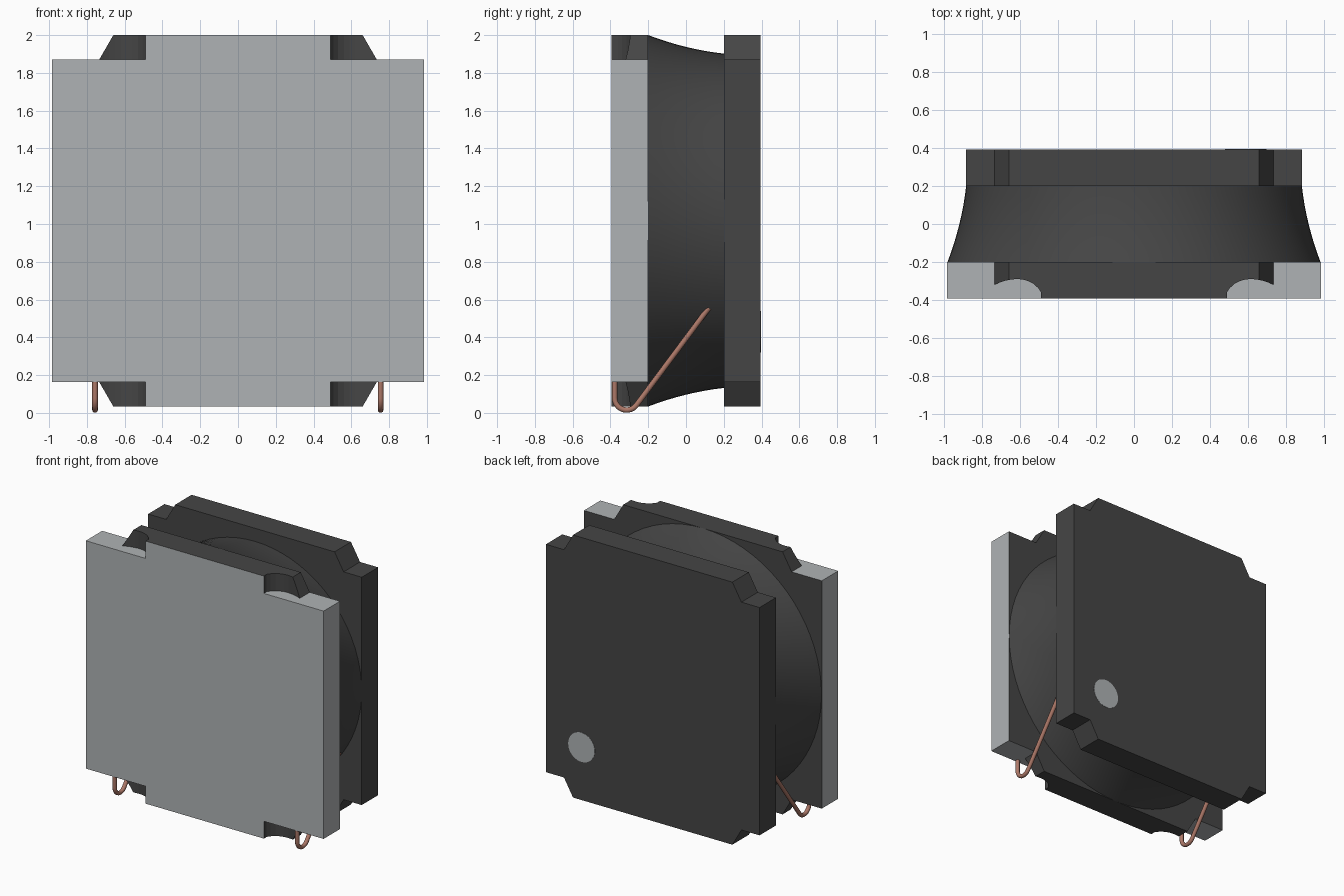
import bpy, bmesh, math
from mathutils import Vector

if "Cube" in bpy.data.objects:
    bpy.data.objects.remove(bpy.data.objects["Cube"])

CZ = 1.017            # body centre height
H, SHOULDER = 0.983, 0.853   # half height at the middle and at the corners


def material(name, rgb):
    m = bpy.data.materials.new(name)
    m.diffuse_color = (*rgb, 1)
    m.use_nodes = True
    m.node_tree.nodes["Principled BSDF"].inputs["Base Color"].default_value = m.diffuse_color
    return m


DARK = material("ferrite", (0.06, 0.06, 0.06))
SILVER = material("tin", (0.43, 0.45, 0.46))
COPPER = material("copper", (0.42, 0.19, 0.14))


def add_object(name, bm, *mats):
    bmesh.ops.recalc_face_normals(bm, faces=bm.faces)
    me = bpy.data.meshes.new(name)
    bm.to_mesh(me)
    bm.free()
    for m in mats:
        me.materials.append(m)
    ob = bpy.data.objects.new(name, me)
    bpy.context.collection.objects.link(ob)
    return ob


def prism(bm, pts, offset):
    """Extrude a closed outline by an offset vector."""
    face = bm.faces.new([bm.verts.new(p) for p in pts])
    ext = bmesh.ops.extrude_face_region(bm, geom=[face], use_keep_orig=True)
    new = [g for g in ext["geom"] if isinstance(g, bmesh.types.BMVert)]
    bmesh.ops.translate(bm, verts=new, vec=Vector(offset))


def plate(name, half_x, y0, y1, *mats):
    """Flange with stepped, chamfered corners."""
    quarter = [(half_x, SHOULDER), (0.735, SHOULDER), (0.66, H)]
    half = quarter + [(-x, z) for x, z in reversed(quarter)]
    outline = half + [(-x, -z) for x, z in half]
    bm = bmesh.new()
    prism(bm, [(x, y0, CZ + z) for x, z in outline], (0, y1 - y0, 0))
    return add_object(name, bm, *mats)


# Flanges
plate("rear_flange", 0.885, 0.2, 0.394, DARK)
front = plate("front_flange", 0.985, -0.394, -0.2, DARK, SILVER)

# Rounded wire notches cut from the front flange
notch = [(0.49, -0.5), (0.49, -0.36), (0.505, -0.338), (0.53, -0.315), (0.56, -0.3),
         (0.59, -0.292), (0.62, -0.29), (0.65, -0.293), (0.68, -0.299),
         (0.71, -0.309), (0.74, -0.322), (0.8, -0.36), (0.8, -0.5)]
bm = bmesh.new()
for sx in (1, -1):
    for sz in (1, -1):
        prism(bm, [(sx * x, y, CZ + sz * SHOULDER) for x, y in notch], (0, 0, sz * 0.3))
cutter = add_object("notch_cutter", bm, DARK)
cutter.hide_render = True
mod = front.modifiers.new("notches", "BOOLEAN")
mod.operation, mod.solver, mod.object = "DIFFERENCE", "EXACT", cutter
bpy.context.view_layer.objects.active = front
bpy.ops.object.modifier_apply(modifier="notches")
bpy.data.objects.remove(cutter)

# Silver plating on the front, outer sides and shoulders
for p in front.data.polygons:
    n, c = p.normal, p.center
    plated = ((n.y < -0.9 and c.y < -0.39) or (abs(n.x) > 0.9 and abs(c.x) > 0.9)
              or (abs(n.z) > 0.9 and abs(c.z - CZ) < 0.9))
    p.material_index = 1 if plated else 0

# Concave winding body, turned around the y axis
bm = bmesh.new()
SEG = 72
rings = []
for i in range(9):
    t = i / 8
    r = 0.885 + 0.098 * (0.45 * (1 - t) + 0.55 * (1 - t) ** 2)
    rings.append([bm.verts.new((r * math.cos(a), -0.2 + 0.4 * t, CZ + r * math.sin(a)))
                  for a in (2 * math.pi * k / SEG for k in range(SEG))])
for a, b in zip(rings, rings[1:]):
    for k in range(SEG):
        j = (k + 1) % SEG
        bm.faces.new((a[k], a[j], b[j], b[k]))
bm.faces.new(rings[0])
bm.faces.new(rings[-1])
body = add_object("winding_body", bm, DARK)
bpy.ops.object.select_all(action="DESELECT")
body.select_set(True)
bpy.context.view_layer.objects.active = body
bpy.ops.object.shade_smooth_by_angle(angle=math.radians(30))

# Polarity dot on the back
bm = bmesh.new()
prism(bm, [(0.589 + 0.11 * math.cos(a), 0.39, 0.43 + 0.11 * math.sin(a))
           for a in (2 * math.pi * k / 40 for k in range(40))], (0, 0.006, 0))
add_object("polarity_dot", bm, SILVER)

# Wire leads hooked under the front flange
R, CY, CZW = 0.064, -0.314, 0.079
path = [(-0.378, 0.18)]
for k in range(13):
    a = math.pi + math.radians(143) * k / 12
    path.append((CY + R * math.cos(a), CZW + R * math.sin(a)))
path.append((0.12, 0.555))
for side, x in (("right", 0.755), ("left", -0.757)):
    cu = bpy.data.curves.new(side + "_wire_lead", "CURVE")
    cu.dimensions = "3D"
    cu.bevel_depth = 0.015
    cu.bevel_resolution = 3
    cu.use_fill_caps = True
    sp = cu.splines.new("POLY")
    sp.points.add(len(path) - 1)
    for pt, (y, z) in zip(sp.points, path):
        pt.co = (x, y, z, 1)
    cu.materials.append(COPPER)
    bpy.context.collection.objects.link(bpy.data.objects.new(side + "_wire_lead", cu))
